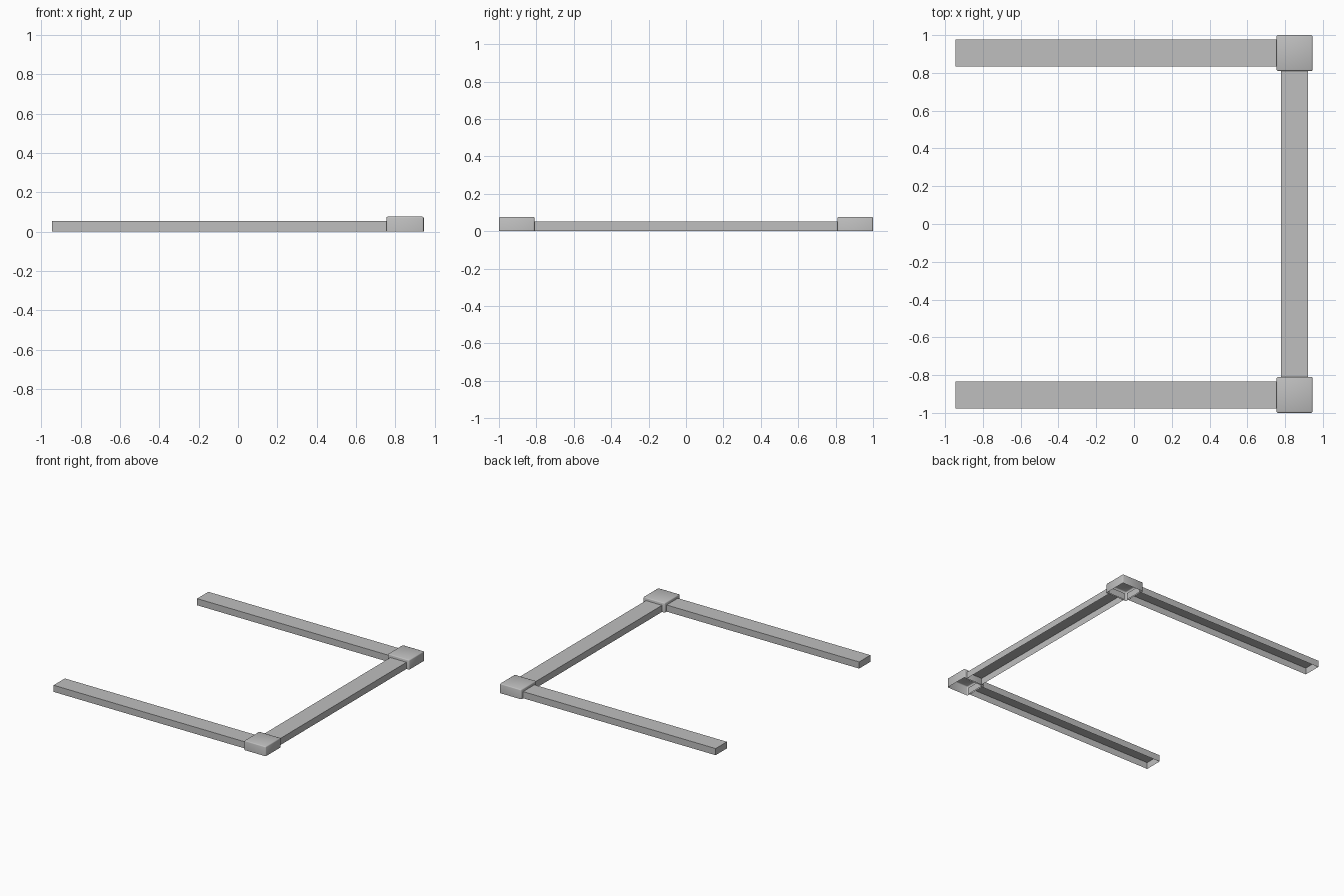
import bpy
import bmesh
from mathutils import Matrix, Vector

cube = bpy.data.objects.get("Cube")
if cube:
    bpy.data.objects.remove(cube, do_unlink=True)


def make_material(name, color):
    mat = bpy.data.materials.new(name)
    mat.use_nodes = True
    mat.diffuse_color = color
    mat.node_tree.nodes["Principled BSDF"].inputs["Base Color"].default_value = color
    return mat


grey = make_material("light grey", (0.52, 0.52, 0.52, 1))


def open_box(name, low, high, bevel=0):
    """Thin shell box without a floor, optionally with softened edges."""
    low, high = Vector(low), Vector(high)
    bm = bmesh.new()
    bmesh.ops.create_cube(bm, size=1, matrix=Matrix.Translation((low + high) / 2)
                          @ Matrix.Diagonal((*(high - low), 1)))
    floor = [f for f in bm.faces if f.normal.z < -0.9]
    bmesh.ops.delete(bm, geom=floor, context="FACES_ONLY")
    if bevel:
        edges = [e for e in bm.edges if not e.is_boundary]
        bmesh.ops.bevel(bm, geom=edges, offset=bevel, segments=2,
                        profile=0.5, affect="EDGES")
        for face in bm.faces:
            face.smooth = True
    mesh = bpy.data.meshes.new(name)
    bm.to_mesh(mesh)
    bm.free()
    mesh.materials.append(grey)
    obj = bpy.data.objects.new(name, mesh)
    bpy.context.collection.objects.link(obj)
    return obj


# Two long side rails and their corner caps
node_x, node_y = 0.85, 0.905
rail_half, cap_half = 0.071, 0.095
rail_top, cap_top = 0.053, 0.076
for label, side in (("front", -1), ("back", 1)):
    y = side * node_y
    open_box(label + "_rail", (-0.945, y - rail_half, 0),
             (0.765, y + rail_half, rail_top))
    open_box(label + "_corner_cap", (node_x - cap_half, y - cap_half, 0),
             (node_x + cap_half, y + cap_half, cap_top), bevel=0.007)

# Cross rail joining the corners
open_box("cross_rail", (node_x - rail_half, -0.82, 0),
         (node_x + rail_half, 0.82, rail_top))
